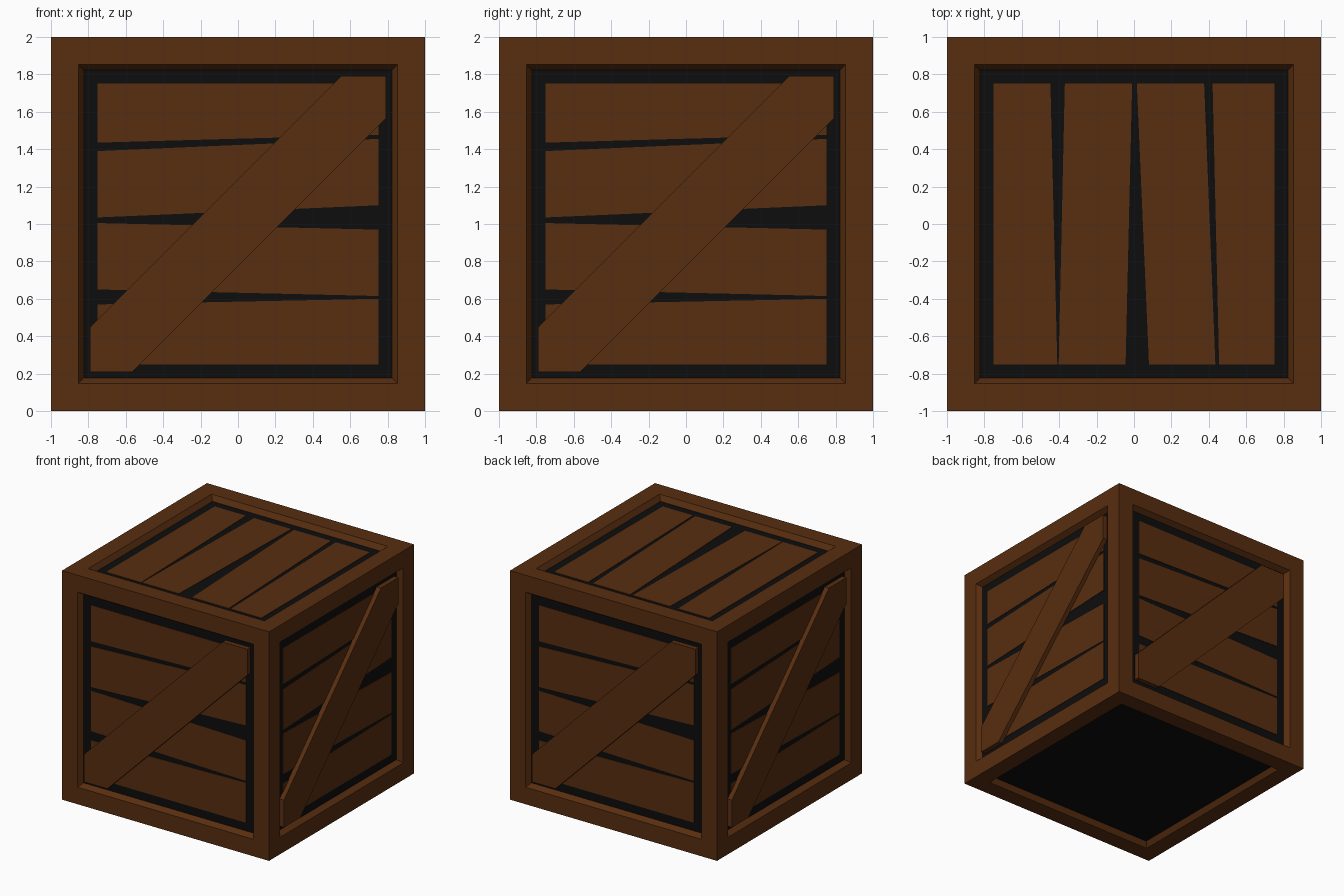
import bpy, bmesh, math
from mathutils import Matrix, Vector

if "Cube" in bpy.data.objects:
    bpy.data.objects.remove(bpy.data.objects["Cube"])


def material(name, rgb):
    m = bpy.data.materials.new(name)
    m.diffuse_color = (*rgb, 1.0)
    m.use_nodes = True
    m.node_tree.nodes["Principled BSDF"].inputs["Base Color"].default_value = m.diffuse_color
    return m


WOOD = material("brown wood", (0.098, 0.027, 0.005))
DARK = material("black gap", (0.004, 0.004, 0.004))

OPEN, INNER, DEPTH = 0.79, 0.75, 0.045   # opening half-size, floor half-size, recess


def add_object(name, bm, mats):
    bmesh.ops.recalc_face_normals(bm, faces=bm.faces)
    me = bpy.data.meshes.new(name)
    bm.to_mesh(me)
    bm.free()
    for m in mats:
        me.materials.append(m)
    ob = bpy.data.objects.new(name, me)
    bpy.context.collection.objects.link(ob)
    return ob


def plate(bm, outline, matrix, low, high):
    """Prism of an outline in panel coordinates, from low to high along the panel normal."""
    a = [bm.verts.new(matrix @ Vector((u, v, low))) for u, v in outline]
    b = [bm.verts.new(matrix @ Vector((u, v, high))) for u, v in outline]
    bm.faces.new(a[::-1])
    bm.faces.new(b)
    n = len(a)
    for i in range(n):
        j = (i + 1) % n
        bm.faces.new((a[i], a[j], b[j], b[i]))


# Crate frame: cube with a sloped recess in each face, black recess floors
bm = bmesh.new()
bmesh.ops.create_cube(bm, size=2, matrix=Matrix.Translation((0, 0, 1)))
floors = list(bm.faces)
bmesh.ops.inset_individual(bm, faces=floors, thickness=1 - OPEN)
bmesh.ops.inset_individual(bm, faces=floors, thickness=OPEN - INNER, depth=-DEPTH)
for f in floors:
    f.material_index = 1
add_object("crate_frame", bm, [WOOD, DARK])

# Gaps between planks: (low, high) at the start and at the end of the gap
SIDE_GAPS = [(-0.43, -0.35, -0.40, -0.385),
             (0.005, 0.035, -0.03, 0.10),
             (0.39, 0.435, 0.455, 0.477)]
TOP_GAPS = [(-0.41, -0.403, -0.447, -0.37),
            (-0.045, 0.08, -0.01, 0.015),
            (0.435, 0.455, 0.375, 0.42)]


def planks(bm, gaps, matrix, upright):
    lows = [(-INNER, -INNER)] + [(g[1], g[3]) for g in gaps]
    highs = [(g[0], g[2]) for g in gaps] + [(INNER, INNER)]
    for (l0, l1), (h0, h1) in zip(lows, highs):
        quad = [(-INNER, l0), (INNER, l1), (INNER, h1), (-INNER, h0)]
        if upright:
            quad = [(v, u) for u, v in quad]
        plate(bm, quad, matrix, -DEPTH - 0.003, -DEPTH + 0.004)


# Diagonal brace outline, clipped to the opening
BRACE = [(-OPEN, -OPEN), (-0.565, -OPEN), (OPEN, 0.565),
         (OPEN, OPEN), (0.55, OPEN), (-OPEN, -0.55)]

# Four sides: tapered planks and one diagonal brace each
for k, side in enumerate(("front", "right", "back", "left")):
    mat = (Matrix.Translation((0, 0, 1)) @ Matrix.Rotation(k * math.pi / 2, 4, 'Z')
           @ Matrix.Translation((0, -1, 0)) @ Matrix.Rotation(math.pi / 2, 4, 'X'))
    bm = bmesh.new()
    planks(bm, SIDE_GAPS, mat, False)
    add_object(side + "_planks", bm, [WOOD])
    bm = bmesh.new()
    plate(bm, BRACE, mat, -DEPTH - 0.003, -0.003)
    add_object(side + "_brace", bm, [WOOD])

# Lid planks
bm = bmesh.new()
planks(bm, TOP_GAPS, Matrix.Translation((0, 0, 2)), True)
add_object("top_planks", bm, [WOOD])
